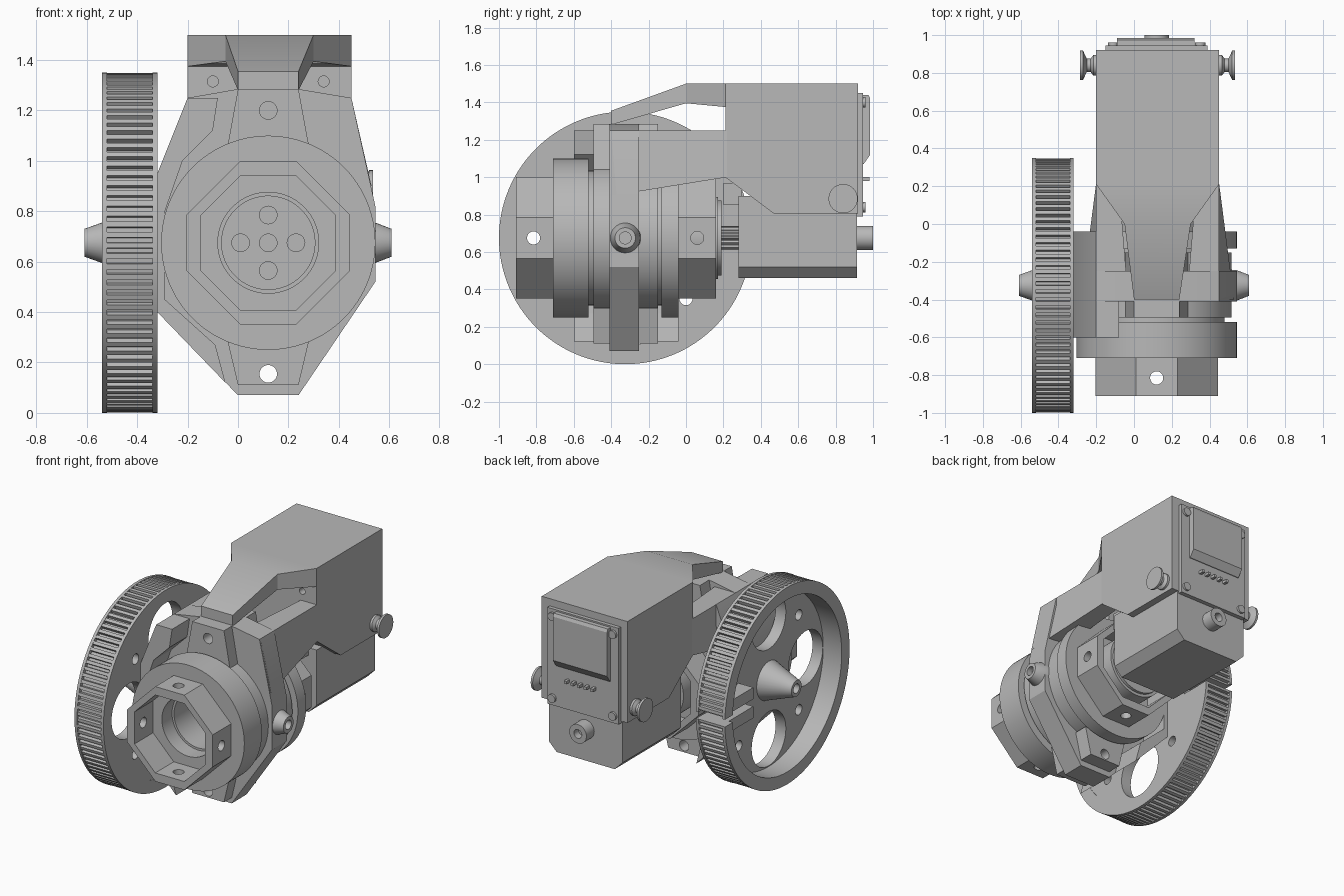
import bpy, bmesh, math

old = bpy.data.objects.get("Cube")
if old:
    bpy.data.objects.remove(old)

grey = bpy.data.materials.new("plain_grey")
grey.use_nodes = True
COLOR = (0.48, 0.48, 0.48, 1)
grey.diffuse_color = COLOR
grey.node_tree.nodes["Principled BSDF"].inputs["Base Color"].default_value = COLOR

CX, CY, CZ = 0.12, -0.325, 0.675   # main axis of the joint
made = []


def place(axis, t, a, b):
    return {"X": (t, a, b), "Y": (a, t, b), "Z": (a, b, t)}[axis]


def loft(name, axis, sections):
    """Skin a list of (offset, outline) sections and cap both ends."""
    bm = bmesh.new()
    rings = [[bm.verts.new(place(axis, t, a, b)) for a, b in pts] for t, pts in sections]
    n = len(rings[0])
    for r, s in zip(rings, rings[1:]):
        for i in range(n):
            j = (i + 1) % n
            bm.faces.new((r[i], r[j], s[j], s[i]))
    bm.faces.new(rings[0][::-1])
    bm.faces.new(rings[-1])
    bmesh.ops.recalc_face_normals(bm, faces=bm.faces)
    me = bpy.data.meshes.new(name)
    bm.to_mesh(me)
    bm.free()
    me.materials.append(grey)
    ob = bpy.data.objects.new(name, me)
    bpy.context.collection.objects.link(ob)
    made.append(ob)
    return ob


def prism(name, axis, pts, t0, t1):
    return loft(name, axis, [(t0, pts), (t1, pts)])


def circle(a, b, r, n=64):
    return [(a + r * math.cos(2 * math.pi * i / n), b + r * math.sin(2 * math.pi * i / n)) for i in range(n)]


def turned(name, axis, a, b, profile, n=64):
    return loft(name, axis, [(t, circle(a, b, r, n)) for t, r in profile])


def box(name, x0, x1, y0, y1, z0, z1):
    return prism(name, "Z", [(x0, y0), (x1, y0), (x1, y1), (x0, y1)], z0, z1)


def cut(ob, *cutters):
    """Subtract the cutters, bake the result and drop them."""
    for c in cutters:
        c.hide_render = True
        m = ob.modifiers.new("cut", "BOOLEAN")
        m.operation, m.object, m.solver = "DIFFERENCE", c, "EXACT"
    dg = bpy.context.evaluated_depsgraph_get()
    dg.update()
    me = bpy.data.meshes.new_from_object(ob.evaluated_get(dg))
    ob.modifiers.clear()
    ob.data = me
    for c in cutters:
        made.remove(c)
        bpy.data.objects.remove(c)


def octagon(ap, half=0.11):
    pts = [(half, ap), (-half, ap), (-ap, half), (-ap, -half), (-half, -ap), (half, -ap), (ap, -half), (ap, half)]
    return [(CX + a, CZ + b) for a, b in pts]


# Bored rotating core with stepped flanges
core = turned("rotor_core", "Y", CX, CZ, [
    (-0.1, 0.185), (-0.6, 0.185), (-0.6, 0.2), (-0.71, 0.2), (-0.71, 0.425), (-0.52, 0.425),
    (-0.52, 0.36), (-0.495, 0.36), (-0.495, 0.397), (-0.15, 0.397), (-0.15, 0.36),
    (-0.13, 0.36), (-0.13, 0.425), (-0.04, 0.425)], 96)
cut(core, *[turned("screw_hole", "Y", CX + dx, CZ + dz, [(-0.2, 0.035), (-0.07, 0.035)], 20)
            for dx, dz in ((0, 0), (0.11, 0), (-0.11, 0), (0, 0.11), (0, -0.11))])

# Octagonal sockets at both ends
for name, y0, y1, hy in (("front_socket", -0.91, -0.709, -0.815), ("rear_socket", -0.041, 0.16, 0.06)):
    socket = prism(name, "Y", octagon(0.325), y0, y1)
    cut(socket, prism("pocket", "Y", octagon(0.267), y0 - 0.1, y1 + 0.1),
        turned("cross_hole", "X", hy, CZ, [(-1, 0.035), (1, 0.035)], 20),
        turned("drop_hole", "Z", CX, hy, [(0, 0.035), (2, 0.035)], 20))

# Drive coupling behind the rear socket
turned("drive_horn", "Y", CX, CZ, [(-0.05, 0.22), (0.17, 0.22), (0.17, 0.2), (0.19, 0.2)])
spline = [(CX + r * math.cos(a * math.pi / 24), CZ + r * math.sin(a * math.pi / 24))
          for a, r in enumerate([0.065, 0.065, 0.055, 0.055] * 12)]
prism("drive_spline", "Y", spline, 0.18, 0.3)

# Housing plate around the core
plate = prism("housing_plate", "Y", [
    (0, 0.07), (0.24, 0.07), (0.545, 0.52), (0.545, 0.82), (0.45, 1.25), (0.24, 1.285),
    (0, 1.285), (-0.2, 1.25), (-0.32, 0.95), (-0.32, 0.4)], -0.41, -0.25)
cut(plate, turned("bore", "Y", CX, CZ, [(-1, 0.3), (0, 0.3)]),
    *[turned("pin_hole", "Y", CX, z, [(-1, 0.035), (0, 0.035)], 20) for z in (0.155, 1.2)])

# Upper and lower clamp tabs with pin holes
for name, zs, pin in (("upper_tab", (1.285, 1.04), 1.2), ("lower_tab", (0.11, 0.3), 0.155)):
    for side, y0, y1 in (("front", -0.495, -0.405), ("rear", -0.255, -0.15)):
        tab = prism(side + "_" + name, "Y", [(0, zs[0]), (0.24, zs[0]), (0.285, zs[1]), (-0.045, zs[1])], y0, y1)
        cut(tab, turned("pin_hole", "Y", CX, pin, [(-1, 0.035), (0, 0.035)], 20))

# Thick housing wall on the wheel side
prism("wheel_side_wall", "Y", [
    (-0.2, 1.25), (-0.08, 1.25), (-0.1, 1.12), (-0.22, 1.0), (-0.29, 0.8), (-0.29, 0.45),
    (-0.09, 0.27), (-0.05, 0.12), (-0.32, 0.4), (-0.32, 0.95)], -0.6, -0.04)

# Side arms joining the housing plate to the case
for name, mirror in (("left_arm", False), ("right_arm", True)):
    front = [(0.28, 1.25), (0.45, 1.25), (0.53, 0.9), (0.35, 0.92)]
    back = [(0.33, 1.25), (0.45, 1.25), (0.45, 1.0), (0.33, 1.0)]
    if mirror:
        front, back = [[(0.25 - x, z) for x, z in p] for p in (front, back)]
    loft(name, "Y", [(-0.4, front), (0.22, back)])


# Tapered roof strap
def rect(x0, x1, z0, z1):
    return [(x0, z0), (x1, z0), (x1, z1), (x0, z1)]


loft("roof_strap", "Y", [(-0.4, rect(0, 0.24, 1.28, 1.355)), (0, rect(-0.05, 0.3, 1.395, 1.5)),
                         (0.21, rect(-0.2, 0.45, 1.375, 1.5))])

# Rear case with screw holes in its front wall
case = prism("motor_case", "X", [(0.21, 1.0), (0.21, 1.5), (0.92, 1.5), (0.92, 0.805), (0.47, 0.805)], -0.2, 0.45)
cut(case, *[turned("case_hole", "Y", x, 1.315, [(0.1, 0.022), (0.28, 0.022)], 16) for x in (-0.1, 0.34)])

# Motor under the case with its rear shaft
prism("motor", "Y", [(-0.16, 0.9), (-0.16, 0.52), (-0.1, 0.46), (0.34, 0.46), (0.4, 0.52), (0.4, 0.9)], 0.28, 0.915)
box("motor_lug", -0.1, 0.34, 0.2, 0.3, 0.85, 0.97)
shaft = turned("rear_shaft", "Y", CX, CZ, [(0.9, 0.065), (1.0, 0.065)], 32)
cut(shaft, turned("shaft_hole", "Y", CX, CZ, [(0.95, 0.03), (1.1, 0.03)], 24))

# Circuit board with display, pins and corner screws
box("board", -0.15, 0.39, 0.915, 0.945, 0.79, 1.45)
prism("display", "X", [(0.94, 1.44), (0.975, 1.44), (0.985, 1.42), (0.985, 1.12), (0.95, 1.07), (0.94, 1.07)], -0.09, 0.32)
for i in range(5):
    x = 0.02 + i * 0.05
    box("header_pin", x, x + 0.02, 0.94, 0.98, 0.98, 1.0)
for x in (-0.11, 0.35):
    for z in (0.84, 1.4):
        turned("board_screw", "Y", x, z, [(0.94, 0.028), (0.96, 0.028)], 20)

# Side knobs on the case
for name, s, x in (("left_knob", 1, 0.45), ("right_knob", -1, -0.2)):
    turned(name, "X", 0.84, 0.885, [(x - s * 0.02, 0.055), (x + s * 0.015, 0.055), (x + s * 0.03, 0.035),
                                    (x + s * 0.05, 0.035), (x + s * 0.07, 0.078), (x + s * 0.085, 0.078)], 32)

# Pivot stud opposite the wheel
stud = turned("pivot_stud", "X", CY, CZ, [(0.5, 0.085), (0.545, 0.08), (0.61, 0.055)], 32)
cut(stud, turned("stud_hole", "X", CY, CZ, [(0.57, 0.032), (0.7, 0.032)], 24))

# Toothed belt wheel: rim, flanges, web, hub and belt clamp
TEETH = 100
gear = []
for i in range(TEETH):
    for f, r in ((0, 0.673), (0.5, 0.673), (0.55, 0.65), (0.95, 0.65)):
        a = 2 * math.pi * (i + f) / TEETH
        gear.append((CY + r * math.cos(a), CZ + r * math.sin(a)))


def slot():
    return box("slot", -1, 0, 0.12, 0.5, 0.65, 0.7)


rim = prism("wheel_rim", "X", gear, -0.521, -0.339)
cut(rim, turned("rim_bore", "X", CY, CZ, [(-1, 0.59), (0, 0.59)], 96), slot())
for name, x in (("outer_flange", -0.54), ("inner_flange", -0.34)):
    flange = turned(name, "X", CY, CZ, [(x, 0.675), (x + 0.02, 0.675)], 128)
    cut(flange, turned("flange_bore", "X", CY, CZ, [(-1, 0.59), (0, 0.59)], 96), slot())

holes = [(0, 0.4), (0, -0.4), (-0.4, 0)]
web = turned("wheel_web", "X", CY, CZ, [(-0.4, 0.6), (-0.322, 0.6)], 96)
cut(web, slot(), *[turned("web_hole", "X", CY + a, CZ + b, [(-1, 0.185), (0, 0.185)], 48) for a, b in holes],
    *[turned("small_hole", "X", CY + a, CZ + b, [(-1, 0.035), (0, 0.035)], 20)
      for a in (-0.325, 0.325) for b in (-0.325, 0.325)])
hub = turned("wheel_hub", "X", CY, CZ, [(-0.39, 0.135), (-0.54, 0.08), (-0.61, 0.055)], 32)
cut(hub, turned("hub_hole", "X", CY, CZ, [(-0.7, 0.032), (-0.55, 0.032)], 24))
turned("wheel_axle", "X", CY, CZ, [(-0.33, 0.12), (-0.28, 0.12)], 32)
for name, z0, z1 in (("lower_belt_clamp", 0.57, 0.65), ("upper_belt_clamp", 0.7, 0.78)):
    box(name, -0.51, -0.33, 0.0, 0.29, z0, z1)

# Smooth the round parts and keep the edges crisp
bpy.ops.object.select_all(action="DESELECT")
for ob in made:
    ob.select_set(True)
bpy.context.view_layer.objects.active = made[0]
bpy.ops.object.shade_smooth_by_angle(angle=math.radians(25))
